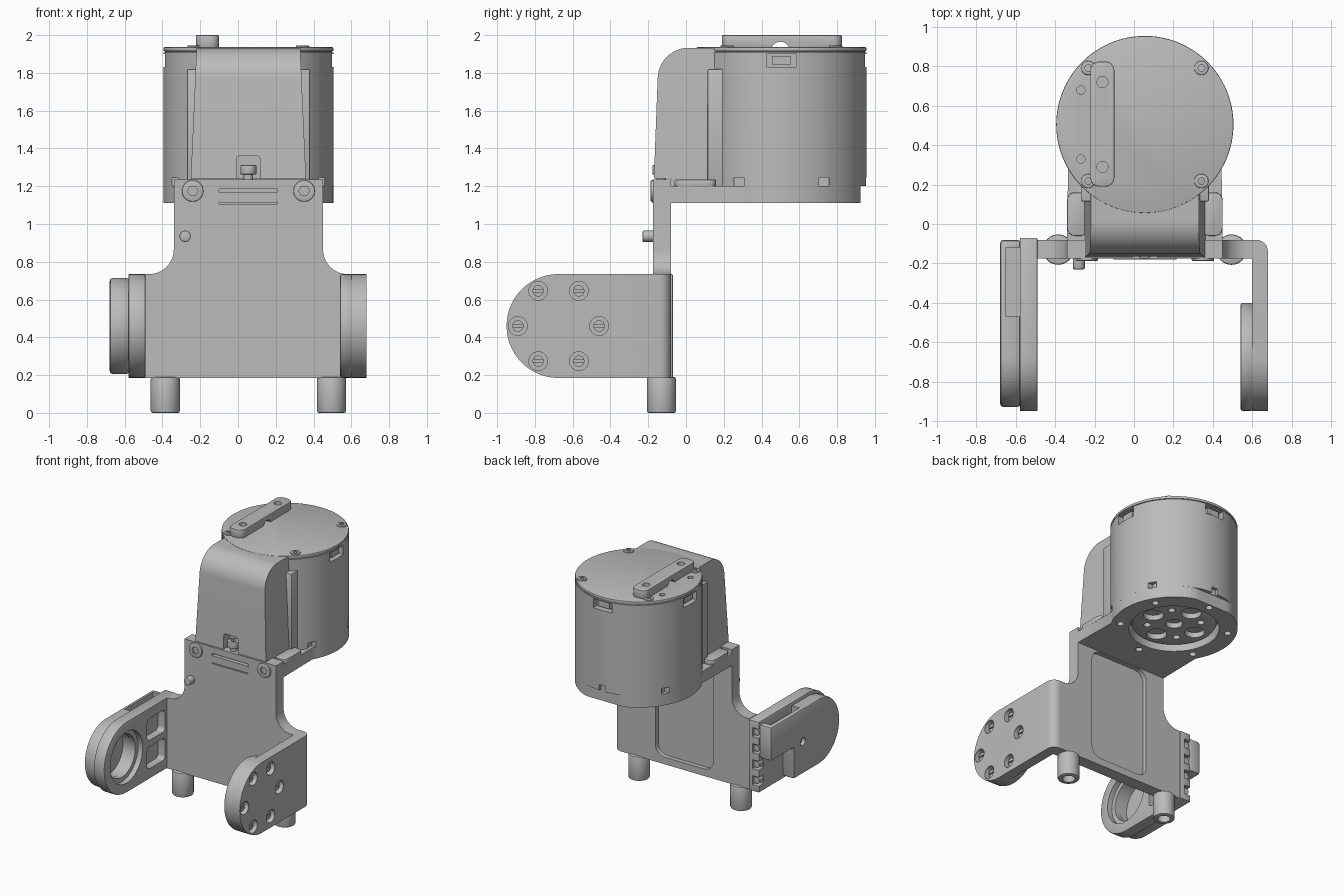
import bpy, bmesh, math
from math import cos, sin, radians

cube = bpy.data.objects.get("Cube")
if cube:
    bpy.data.objects.remove(cube, do_unlink=True)

grey = bpy.data.materials.new("machined grey")
grey.use_nodes = True
grey.diffuse_color = (0.5, 0.5, 0.5, 1)
grey.node_tree.nodes["Principled BSDF"].inputs["Base Color"].default_value = (0.5, 0.5, 0.5, 1)
parts = []


def apply_modifier(ob, kind, **settings):
    mod = ob.modifiers.new(kind, kind)
    for key, value in settings.items():
        setattr(mod, key, value)
    bpy.ops.object.select_all(action='DESELECT')
    bpy.context.view_layer.objects.active = ob
    ob.select_set(True)
    bpy.ops.object.modifier_apply(modifier=mod.name)


def prism(name, pts, axis, lo, hi, bevel=0):
    """Extrude a 2D outline along an axis; outline axes stay in xyz order."""
    place = {'x': lambda a, b, h: (h, a, b),
             'y': lambda a, b, h: (a, h, b),
             'z': lambda a, b, h: (a, b, h)}[axis]
    bm = bmesh.new()
    rings = [[bm.verts.new(place(a, b, h)) for a, b in pts] for h in (lo, hi)]
    bm.faces.new(rings[0])
    bm.faces.new(rings[1])
    for i in range(len(pts)):
        j = (i + 1) % len(pts)
        bm.faces.new((rings[0][i], rings[0][j], rings[1][j], rings[1][i]))
    bmesh.ops.recalc_face_normals(bm, faces=bm.faces)
    me = bpy.data.meshes.new(name)
    bm.to_mesh(me)
    bm.free()
    me.materials.append(grey)
    ob = bpy.data.objects.new(name, me)
    bpy.context.collection.objects.link(ob)
    parts.append(ob)
    if bevel:
        apply_modifier(ob, 'BEVEL', width=bevel, segments=2, limit_method='ANGLE')
    return ob


def arc(cx, cy, r, start, end, n=16):
    return [(cx + r * cos(radians(start + (end - start) * i / n)),
             cy + r * sin(radians(start + (end - start) * i / n))) for i in range(n + 1)]


def cyl(name, a, b, r, axis, lo, hi, bevel=0, n=40):
    return prism(name, arc(a, b, r, 0, 360, n)[:-1], axis, lo, hi, bevel)


def box(name, x, y, z, bevel=0):
    return prism(name, [(x[0], y[0]), (x[1], y[0]), (x[1], y[1]), (x[0], y[1])],
                 'z', z[0], z[1], bevel)


def round_rect(a, b, r):
    (a0, a1), (b0, b1) = a, b
    return (arc(a1 - r, b0 + r, r, -90, 0, 6) + arc(a1 - r, b1 - r, r, 0, 90, 6)
            + arc(a0 + r, b1 - r, r, 90, 180, 6) + arc(a0 + r, b0 + r, r, 180, 270, 6))


def cut(ob, *cutters):
    for c in cutters:
        apply_modifier(ob, 'BOOLEAN', operation='DIFFERENCE', object=c, solver='EXACT')
        parts.remove(c)
        bpy.data.objects.remove(c, do_unlink=True)


def screw(name, a, b, r, axis, lo, hi, top):
    """Cylinder head with a hexagonal socket at the end called top."""
    ob = cyl(name, a, b, r, axis, lo, hi, 0.005, 24)
    cut(ob, cyl("socket", a, b, r * 0.5, axis, top - 0.018, top + 0.018, 0, 6))


CX, CY, R = 0.055, 0.505, 0.45        # motor axis and radius
AY, AZ = -0.675, 0.46                 # fork pivot

# Front plate with filleted shoulders, back pocket and label slot
outline = ([(-0.49, 0.185), (0.6, 0.185), (0.6, 0.735)]
           + arc(0.58, 0.865, 0.13, 270, 180, 10) + [(0.45, 1.235), (-0.34, 1.235)]
           + arc(-0.47, 0.865, 0.13, 0, -90, 10) + [(-0.49, 0.735)])
plate = prism("front_plate", outline, 'y', -0.175, -0.08)
cut(plate,
    prism("pocket", round_rect((-0.18, 0.32), (0.24, 1.105), 0.08), 'y', -0.115, 0),
    box("slot", (-0.1, 0.21), (-0.2, -0.145), (1.105, 1.185)))
prism("slot_bar", round_rect((-0.105, 0.215), (1.115, 1.17), 0.012), 'y', -0.18, -0.13)
for x in (-0.24, 0.35):
    screw("plate_screw", x, 1.175, 0.057, 'y', -0.187, -0.16, -0.187)
cyl("stop_pin", -0.28, 0.935, 0.03, 'y', -0.23, -0.16, 0.006, 24)

# Feet
for x in (-0.385, 0.495):
    foot = cyl("foot", x, -0.13, 0.077, 'z', 0, 0.19, 0.01)
    cut(foot, cyl("bore", x, -0.13, 0.045, 'z', -0.1, 0.12))


def stadium(r, back):
    return [(back, AZ - r), (back, AZ + r)] + arc(AY, AZ, r, 90, 270, 28)


# Left fork arm with bent outer corner, bearing disc and slotted screws
arm = prism("left_arm", stadium(0.275, -0.08), 'x', 0.6, 0.68)
bm = bmesh.new()
bm.from_mesh(arm.data)
corner = [e for e in bm.edges if all(v.co.x > 0.67 and v.co.y > -0.09 for v in e.verts)]
bmesh.ops.bevel(bm, geom=corner, offset=0.06, segments=6, profile=0.5, affect='EDGES')
bm.to_mesh(arm.data)
bm.free()
cyl("left_arm_disc", AY, AZ, 0.274, 'x', 0.54, 0.605, 0.012, 56)
for k in range(6):
    y, z = AY + 0.215 * cos(k * math.pi / 3), AZ + 0.215 * sin(k * math.pi / 3)
    cut(arm, cyl("hole", y, z, 0.05, 'x', 0.635, 0.7, 0, 24))
    head = cyl("arm_screw", y, z, 0.03, 'x', 0.63, 0.66, 0, 20)
    cut(head, box("slot", (0.65, 0.68), (y - 0.04, y + 0.04), (z - 0.005, z + 0.005)))

# Right fork arm: bearing bore, ribbed pockets and toothed rear edge
arm = prism("right_arm", stadium(0.275, -0.07), 'x', -0.58, -0.49, 0.006)
cut(arm, cyl("bore", AY, AZ, 0.2, 'x', -0.6, -0.4, 0, 48))
for z in (0.35, 0.57):
    cut(arm, prism("pocket", round_rect((-0.42, -0.2), (z - 0.085, z + 0.085), 0.03),
                   'x', -0.55, -0.4))
for k in range(4):
    z = 0.27 + 0.125 * k
    cut(arm, box("tooth_gap", (-0.6, -0.525), (-0.13, 0), (z - 0.035, z + 0.035)))
    cyl("tooth_screw", -0.55, z, 0.025, 'y', -0.14, -0.085, 0, 20)

# Right arm cover, stepped at the lower rear, with a slot along its top
cover_pts = ([(-0.36, AZ - 0.255), (-0.36, 0.45), (-0.08, 0.45), (-0.08, AZ + 0.255)]
             + arc(AY, AZ, 0.255, 90, 270, 28))
cover = prism("right_arm_cover", cover_pts, 'x', -0.68, -0.575, 0.018)
cut(cover,
    cyl("inner_bore", AY, AZ, 0.17, 'x', -0.64, -0.5, 0, 48),
    box("top_slot", (-0.65, -0.578), (-0.47, -0.12), (0.66, 0.8)),
    cyl("pin_hole", -0.47, AZ, 0.03, 'x', -0.7, -0.65, 0, 20))
ring = cyl("bearing_ring", AY, AZ, 0.2, 'x', -0.575, -0.53, 0, 48)
cut(ring, cyl("bore", AY, AZ, 0.165, 'x', -0.6, -0.5, 0, 48))

# Motor mount with a round opening and screws round the rim
mount_pts = ([(-0.34, -0.08), (0.45, -0.08)]
             + [(x, min(y, 0.925)) for x, y in arc(CX, CY, R, -30, 210, 48)])
mount = prism("motor_mount", mount_pts, 'z', 1.11, 1.2)
cut(mount, cyl("opening", CX, CY, 0.32, 'z', 1, 1.3, 0, 56))
for k in range(6):
    a = radians(30 + 60 * k)
    cut(mount, cyl("hole", CX + 0.385 * cos(a), CY + 0.385 * sin(a), 0.025, 'z', 1.05, 1.16, 0, 16))
for x in (-0.285, 0.395):
    prism("mount_pad", round_rect((x - 0.055, x + 0.055), (-0.06, 0.16), 0.04), 'z', 1.195, 1.235, 0.006)

# Rotor face seen through the mount opening
rotor = cyl("rotor", CX, CY, 0.3, 'z', 1.15, 1.205, 0.006, 56)
cut(rotor, cyl("hole", CX, CY, 0.06, 'z', 1.1, 1.19, 0, 24))
for k in range(8):
    a = radians(45 * k)
    cut(rotor, cyl("hole", CX + 0.19 * cos(a), CY + 0.19 * sin(a), 0.026 if k % 2 else 0.072,
                   'z', 1.1, 1.19, 0, 20))

# Motor body with socket windows and base notches
body = cyl("motor_body", CX, CY, R, 'z', 1.2, 1.908, 0, 96)
for a in (0, 90, 180):
    c, s = round(cos(radians(a))), round(sin(radians(a)))
    px, py = CX + R * c, CY + R * s
    w, d = (0.05, 0.08) if c else (0.08, 0.05)
    cut(body, box("window", (px - w, px + w), (py - d, py + d), (1.83, 1.9)))
    px, py = px - 0.045 * c, py - 0.045 * s
    w, d = (0.025, 0.05) if c else (0.05, 0.025)
    box("socket_block", (px - w, px + w), (py - d, py + d), (1.845, 1.89))
for k in range(6):
    a = radians(30 + 60 * k)
    x, y = CX + R * cos(a), CY + R * sin(a)
    cut(body, box("notch", (x - 0.027, x + 0.027), (y - 0.027, y + 0.027), (1.19, 1.245)))

# Motor cap with corner screws and small holes
cyl("cap_seam", CX, CY, R - 0.008, 'z', 1.9, 1.918, 0, 96)
cap = cyl("motor_cap", CX, CY, R, 'z', 1.914, 1.936, 0.006, 96)
for y in (0.33, 0.68):
    cut(cap, cyl("hole", -0.27, y, 0.021, 'z', 1.92, 2, 0, 20))
for sx in (-1, 1):
    for sy in (-1, 1):
        screw("cap_screw", CX + 0.287 * sx, CY + 0.287 * sy, 0.036, 'z', 1.92, 1.945, 1.945)

# Top bar with two holes and an arched underside
bar = prism("top_bar", round_rect((-0.222, -0.1), (0.19, 0.825), 0.045), 'z', 1.935, 2, 0.005)
cut(bar, cyl("arch", 0.5, 1.915, 0.05, 'x', -0.3, 0, 0, 32))
for y in (0.29, 0.72):
    cut(bar, cyl("hole", -0.16, y, 0.028, 'z', 1.95, 2.1, 0, 20))

# Tapered front housing with rounded top and a screw niche
side = ([(0.4, 1.2), (0.4, 1.933)] + arc(0.015, 1.768, 0.165, 90, 178, 14)
        + [(-0.17, 1.24), (-0.08, 1.24), (-0.08, 1.2)])
housing = prism("front_housing", side, 'x', CX - 0.305, CX + 0.305)
for v in housing.data.vertices:
    v.co.x = CX + (v.co.x - CX) * (1 - 0.1 * (v.co.z - 1.24) / 0.69)
cut(housing, prism("niche", round_rect((-0.007, 0.117), (1.2, 1.362), 0.02), 'y', -0.3, -0.09))
cyl("niche_screw_shank", CX, -0.13, 0.025, 'z', 1.23, 1.27, 0, 20)
screw("niche_screw", CX, -0.135, 0.043, 'z', 1.262, 1.312, 1.312)
box("housing_flange", (CX - 0.325, CX + 0.325), (0.115, 0.26), (1.2, 1.82), 0.006)

# Smooth curved faces, keep edges crisp
bpy.ops.object.select_all(action='DESELECT')
for ob in parts:
    ob.select_set(True)
bpy.context.view_layer.objects.active = parts[0]
bpy.ops.object.shade_smooth_by_angle(angle=radians(30))
